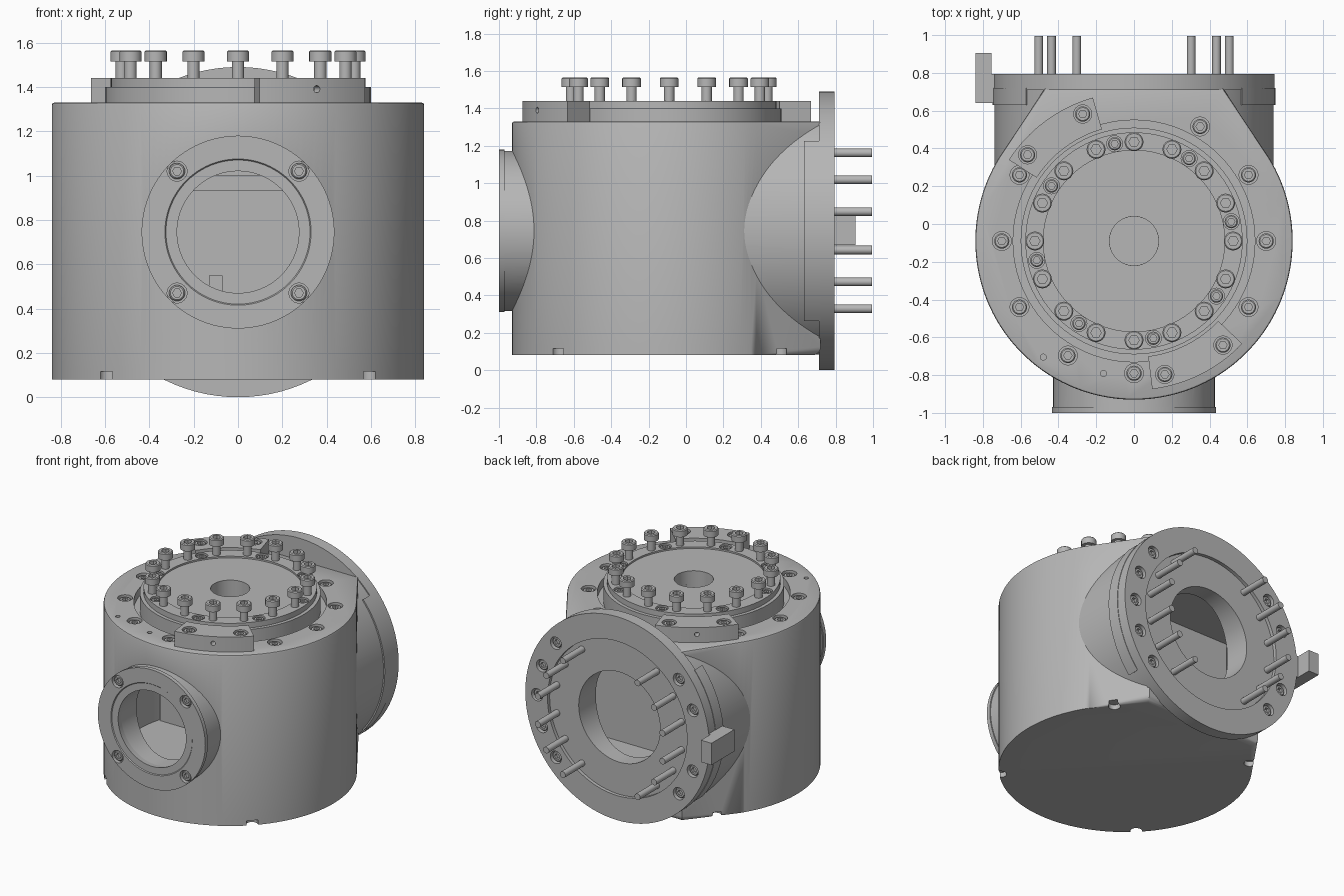
import bpy, bmesh, math
from math import sin, cos, pi, radians
from mathutils import Matrix, Vector

if "Cube" in bpy.data.objects:
    bpy.data.objects.remove(bpy.data.objects["Cube"])

steel = bpy.data.materials.new("machined_grey")
GREY = (0.47, 0.47, 0.47, 1)
steel.use_nodes = True
steel.diffuse_color = GREY
steel.node_tree.nodes["Principled BSDF"].inputs["Base Color"].default_value = GREY

# Working frames: local z points out of the top, back and front faces
MID = 0.745
TOP = Matrix.Translation((0, -0.09, 0))
BACK = Matrix.Translation((0, 0, MID)) @ Matrix.Rotation(-pi / 2, 4, 'X')
FRONT = Matrix.Translation((0, 0, MID)) @ Matrix.Rotation(pi / 2, 4, 'X')


def finish(name, bm, frame):
    bmesh.ops.remove_doubles(bm, verts=bm.verts, dist=1e-5)
    bmesh.ops.recalc_face_normals(bm, faces=bm.faces)
    bm.transform(frame)
    me = bpy.data.meshes.new(name)
    bm.to_mesh(me)
    bm.free()
    me.materials.append(steel)
    ob = bpy.data.objects.new(name, me)
    bpy.context.collection.objects.link(ob)
    return ob


def polar(r, deg):
    return (r * cos(radians(deg)), r * sin(radians(deg)))


def disc(r, n=96, cx=0, cy=0):
    return [(cx + r * cos(2 * pi * i / n), cy + r * sin(2 * pi * i / n)) for i in range(n)]


def sector(r0, r1, a0, a1, n=16):
    angles = [a0 + (a1 - a0) * i / n for i in range(n + 1)]
    return [polar(r1, a) for a in angles] + [polar(r0, a) for a in reversed(angles)]


def add_prism(bm, outline, z0, z1):
    low = [bm.verts.new((x, y, z0)) for x, y in outline]
    high = [bm.verts.new((x, y, z1)) for x, y in outline]
    bm.faces.new(low[::-1])
    bm.faces.new(high)
    for i in range(len(low)):
        j = (i + 1) % len(low)
        bm.faces.new((low[i], low[j], high[j], high[i]))
    return low, high


def prism(name, outline, z0, z1, frame):
    bm = bmesh.new()
    add_prism(bm, outline, z0, z1)
    return finish(name, bm, frame)


def add_lathe(bm, profile, n, closed, at=(0, 0, 0)):
    """Spin (radius, height) points; a negative radius marks a hexagonal ring."""
    rings = []
    for r, h in profile:
        ring = []
        for i in range(n):
            a = 2 * pi * i / n
            rr = r if r >= 0 else -r * cos(pi / 6) / cos(a % (pi / 3) - pi / 6)
            ring.append(bm.verts.new(Vector((rr * cos(a), rr * sin(a), h)) + Vector(at)))
        rings.append(ring)
    for k in range(len(rings) if closed else len(rings) - 1):
        p, q = rings[k], rings[(k + 1) % len(rings)]
        for i in range(n):
            j = (i + 1) % n
            bm.faces.new((p[i], p[j], q[j], q[i]))
    if not closed:
        bm.faces.new(rings[0])
        bm.faces.new(rings[-1])


def ring(name, profile, frame):
    bm = bmesh.new()
    add_lathe(bm, profile, 96, True)
    return finish(name, bm, frame)


def bolts(name, spots, seat, head, shank, frame, r=0.04):
    """Hex socket screws: the head starts at seat + shank."""
    bm = bmesh.new()
    z, t = seat + shank, seat + shank + head
    profile = [(r * .55, seat), (r * .55, z), (r, z), (r, t - .006), (r - .006, t),
               (-r * .55, t), (-r * .55, t - head * .6)]
    for x, y in spots:
        add_lathe(bm, profile, 24, False, (x, y, 0))
    return finish(name, bm, frame)


def combine(target, cutter, op='DIFFERENCE'):
    mod = target.modifiers.new("bool", 'BOOLEAN')
    mod.operation, mod.solver, mod.object = op, 'EXACT', cutter
    bpy.context.view_layer.objects.active = target
    bpy.ops.object.modifier_apply(modifier=mod.name)
    bpy.data.objects.remove(cutter)


def drill(target, spots, r, z0, z1, frame):
    bm = bmesh.new()
    for x, y in spots:
        add_prism(bm, disc(r, 24, x, y), z0, z1)
    combine(target, finish("drill", bm, frame))


# Housing: round drum with straight tangent cheeks running to the back flange
R = 0.84
corner = Vector((0.47, 0.81))
tangent = math.degrees(math.atan2(corner.y, corner.x) - math.acos(R / corner.length))
steps = 110
span = 180 + 2 * tangent
outline = [polar(R, 180 - tangent + span * i / steps) for i in range(steps + 1)]
outline += [(corner.x, corner.y), (-corner.x, corner.y)]
bm = bmesh.new()
low, high = add_prism(bm, outline, 0.08, 1.33)
for verts, size, seg in ((set(low), .045, 5), (set(high), .012, 2)):
    rim = [e for e in bm.edges if e.verts[0] in verts and e.verts[1] in verts]
    bmesh.ops.bevel(bm, geom=rim, offset=size, segments=seg, profile=.5, affect='EDGES')
housing = finish("housing", bm, TOP)

# Back neck and front window boss
neck = [(x, min(max(y, -0.584), 0.66)) for x, y in disc(0.738, 128)]
combine(housing, prism("neck", neck, 0.1, 0.715, BACK), 'UNION')
combine(housing, prism("boss", disc(0.428), 0.7, 0.97, FRONT), 'UNION')

# Hollow chamber, bores, top groove and bottom notches
combine(housing, prism("chamber", disc(0.74), 0.2, 1.2, TOP))
combine(housing, prism("window_bore", disc(0.28), 0.5, 1.1, FRONT))
combine(housing, prism("port_bore", disc(0.33), 0.4, 0.9, BACK))
combine(housing, prism("top_bore", disc(0.13, 48), 1.1, 1.5, TOP))
combine(housing, ring("groove", [(.59, 1.27), (.64, 1.27), (.64, 1.4), (.59, 1.4)], TOP))
drill(housing, [polar(0.83, a) for a in (45, 135, 225, 315)], 0.04, 0.0, 0.115, TOP)

# Sunk screws around the drum top
deck = [polar(0.7, a) for a in (0, 30, 60, 150, 180, 210, 240, 270, 330)]
drill(housing, deck, 0.05, 1.275, 1.4, TOP)
bolts("deck_screws", deck, 1.27, 0.04, 0.01, TOP)
pin_holes = [polar(0.78, 232), polar(0.72, 257)]
drill(housing, pin_holes, 0.016, 1.29, 1.4, TOP)

# Lid with raised rim, sunk screws and tall screws
lid = ring("lid", [(.13, 1.26), (.60, 1.26), (.60, 1.40), (.575, 1.40), (.575, 1.44),
                   (.48, 1.44), (.48, 1.428), (.13, 1.428)], TOP)
sunk = [polar(0.525, 11.25 + 45 * i) for i in range(8)]
drill(lid, sunk, 0.042, 1.39, 1.5, TOP)
bolts("lid_sunk_screws", sunk, 1.38, 0.045, 0.01, TOP, 0.035)
bolts("lid_tall_screws", [polar(0.525, 22.5 * i) for i in range(16)],
      1.425, 0.05, 0.09, TOP, 0.05)

# Two curved clamps over the lid edge
for side, a0, a1 in (("front", -83, -43.5), ("rear", 106, 147)):
    clamp = prism(side + "_clamp", sector(0.615, 0.79, a0, a1), 1.33, 1.44, TOP)
    spots = [polar(0.725, a0 + 6), polar(0.725, a1 - 6)]
    drill(clamp, spots, 0.048, 1.39, 1.5, TOP)
    bolts(side + "_clamp_screws", spots, 1.38, 0.045, 0.01, TOP)
    x, y = polar(0.785, (a0 + a1) / 2)
    plug = Matrix.Translation((x, y - .09, 1.39)) @ Matrix.Rotation(
        radians((a0 + a1) / 2), 4, 'Z') @ Matrix.Rotation(pi / 2, 4, 'Y')
    combine(clamp, prism("dowel_hole", disc(0.016, 16), -0.05, 0.05, plug))

# Window ring on the front
window = ring("window_ring", [(.28, .95), (.425, .95), (.425, .97), (.435, .97), (.435, 1),
                              (.33, 1), (.325, .994), (.275, .994)], FRONT)
spots = [(sx * .275, sy * .275) for sx in (-1, 1) for sy in (-1, 1)]
drill(window, spots, 0.045, 0.96, 1.1, FRONT)
bolts("window_screws", spots, 0.945, 0.035, 0.01, FRONT, 0.036)

# Back flange with shallow recess, sunk screws and studs
flange = ring("flange", [(.33, .71), (.745, .71), (.745, .795), (.565, .795),
                         (.565, .77), (.33, .77)], BACK)
spots = [polar(0.65, a) for a in (-40, -20, 0, 20, 40, 140, 160, 200, 220)]
drill(flange, spots, 0.045, 0.745, 0.9, BACK)
bolts("flange_screws", spots, 0.735, 0.035, 0.01, BACK, 0.038)
bm = bmesh.new()
for side in (0, 180):
    for a in (-54, -32, -11.5, 11.5, 32, 54):
        add_prism(bm, disc(0.023, 20, *polar(0.515, side + a)), 0.74, 0.995)
finish("flange_studs", bm, BACK)

# Collar segments behind the flange
for side, a in (("left", 0), ("right", 180)):
    prism(side + "_collar", sector(0.6, 0.748, a - 40, a + 40, 32), 0.63, 0.72, BACK)

# Side lug beside the flange
lug = [(-.84, -.085), (-.755, -.085), (-.755, .075), (-.84, .075)]
prism("side_lug", lug, 0.64, 0.905, BACK)
foot = [(-.76, -.085), (-.735, -.085), (-.735, .075), (-.76, .075)]
prism("lug_foot", foot, 0.64, 0.795, BACK)

# Inner partition, its cross ledge and a small stop
prism("partition", [(-.7, .19), (.7, .19), (.7, .21), (-.7, .21)], 0.19, 1.21, TOP)
prism("ledge", [(-.6, .15), (.6, .15), (.6, .2), (-.6, .2)], 0.93, 1.0, TOP)
prism("inner_stop", [(-.13, -.3), (-.07, -.3), (-.07, -.24), (-.13, -.24)], 0.19, 0.55, TOP)

# Smooth the round walls, keep machined edges crisp
bpy.ops.object.select_all(action='DESELECT')
for ob in bpy.context.collection.objects:
    if ob.type == 'MESH' and ob.data.materials and ob.data.materials[0] == steel:
        ob.select_set(True)
        bpy.context.view_layer.objects.active = ob
bpy.ops.object.shade_smooth_by_angle(angle=radians(28))
